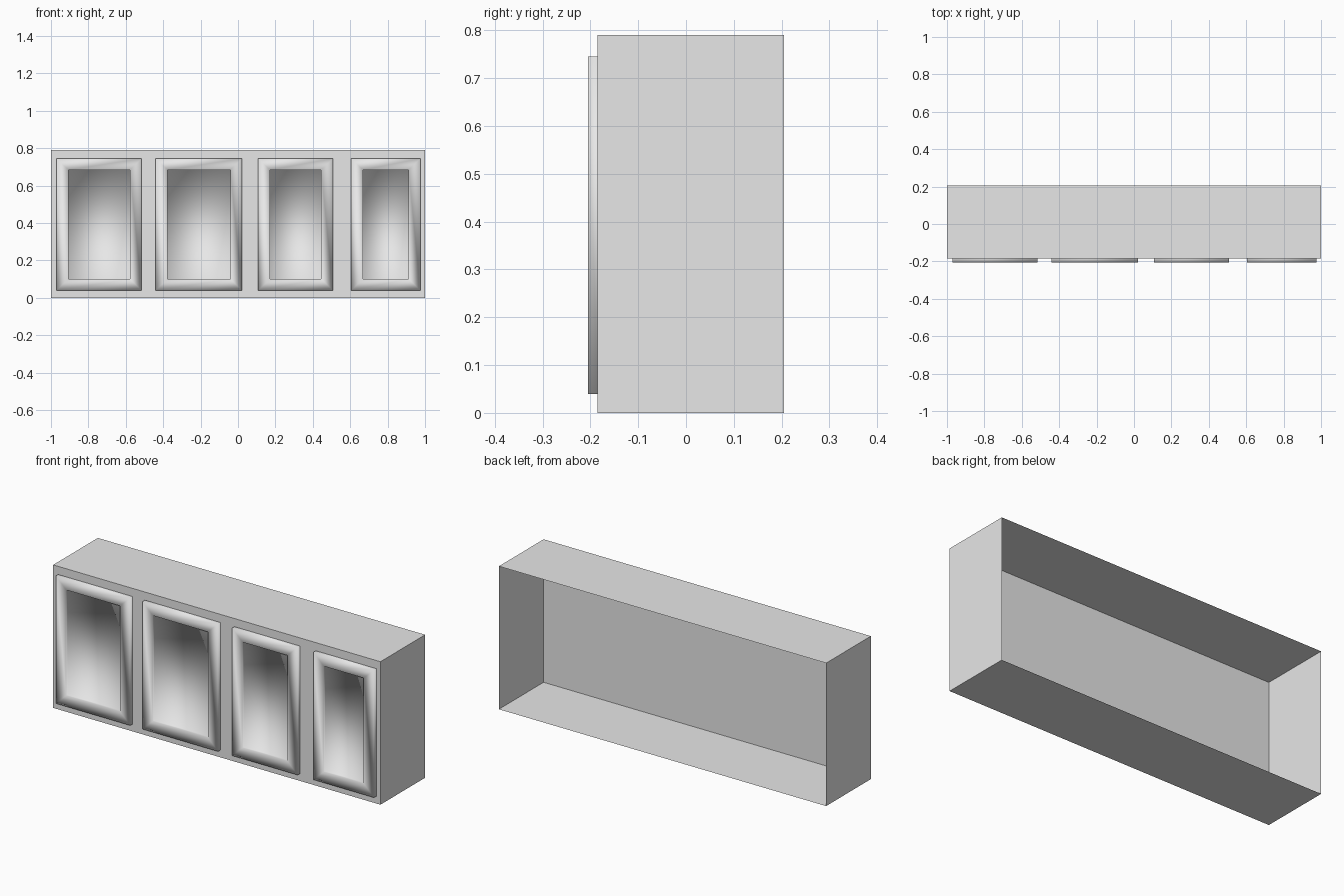
import bpy
import bmesh

cube = bpy.data.objects.get("Cube")
if cube:
    bpy.data.objects.remove(cube, do_unlink=True)

# One plain grey for the whole cabinet
grey = bpy.data.materials.new("plain_grey")
grey.use_nodes = True
colour = (0.8, 0.8, 0.8, 1)
grey.diffuse_color = colour
grey.node_tree.nodes["Principled BSDF"].inputs["Base Color"].default_value = colour

FRONT, BACK, DOOR_FRONT, PANEL = -0.185, 0.205, -0.205, -0.194
HEIGHT = 0.79


def ring(bm, x0, x1, z0, z1, y):
    """Rectangle of four vertices facing the front."""
    return [bm.verts.new((x, y, z)) for x, z in ((x0, z0), (x1, z0), (x1, z1), (x0, z1))]


def stepped_shell(name, rings, smooth):
    """Bridge rectangles from back to front and cap the last one."""
    bm = bmesh.new()
    loops = [ring(bm, *r) for r in rings]
    for a, b in zip(loops, loops[1:]):
        for i in range(4):
            j = (i + 1) % 4
            bm.faces.new((a[i], a[j], b[j], b[i]))
    bm.faces.new(loops[-1])
    for f in bm.faces:
        f.smooth = smooth
    mesh = bpy.data.meshes.new(name)
    bm.to_mesh(mesh)
    bm.free()
    mesh.materials.append(grey)
    obj = bpy.data.objects.new(name, mesh)
    bpy.context.collection.objects.link(obj)
    return obj


# Carcass: thin box, open at the back
stepped_shell("cabinet_carcass", [(-1, 1, 0, HEIGHT, BACK), (-1, 1, 0, HEIGHT, FRONT)], False)

# Doors: raised frame with a recessed centre panel
doors = [(-0.97, -0.515), (-0.44, 0.022), (0.108, 0.508), (0.605, 0.975)]
Z0, Z1, RAIL = 0.04, 0.745, 0.063
for n, (x0, x1) in enumerate(doors, 1):
    inner = (x0 + RAIL, x1 - RAIL, Z0 + RAIL - 0.002, Z1 - RAIL + 0.002)
    stepped_shell(f"cabinet_door_{n}", [
        (x0, x1, Z0, Z1, FRONT),
        (x0, x1, Z0, Z1, DOOR_FRONT),
        (*inner, DOOR_FRONT),
        (*inner, PANEL),
    ], True)
